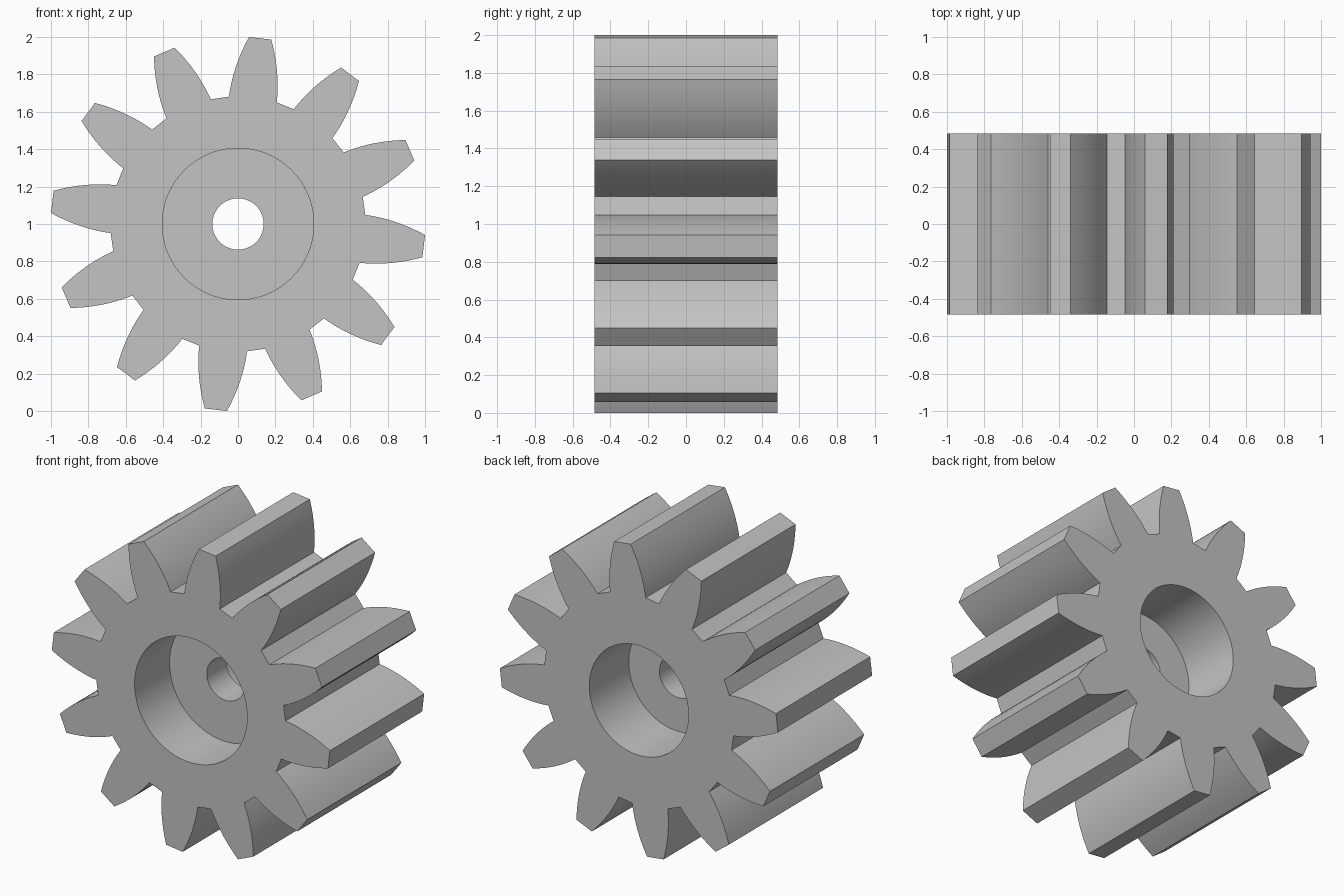
import bpy, bmesh, math
from mathutils import Matrix, Vector

if "Cube" in bpy.data.objects:
    bpy.data.objects.remove(bpy.data.objects["Cube"], do_unlink=True)

TEETH = 12
FIRST_TOOTH = math.radians(83.2)
HALF_DEPTH = 0.484
ROOT, TIP = 0.67, 1.0                 # distance along each tooth
ROOT_HALF, TIP_HALF, BULGE = 0.129, 0.06, 0.016
FLANK_STEPS = 10

steel = bpy.data.materials.new("plain grey")
steel.use_nodes = True
grey = (0.55, 0.55, 0.55, 1)
steel.diffuse_color = grey
steel.node_tree.nodes["Principled BSDF"].inputs["Base Color"].default_value = grey


def make_object(name, bm):
    mesh = bpy.data.meshes.new(name)
    bm.to_mesh(mesh)
    bm.free()
    mesh.materials.append(steel)
    obj = bpy.data.objects.new(name, mesh)
    bpy.context.collection.objects.link(obj)
    return obj


def tooth_profile():
    """Both curved flanks of one tooth, as (distance out, sideways)."""
    flank = []
    for i in range(FLANK_STEPS + 1):
        u = i / FLANK_STEPS
        half = ROOT_HALF + (TIP_HALF - ROOT_HALF) * u + 4 * BULGE * u * (1 - u)
        flank.append((ROOT + (TIP - ROOT) * u, half))
    return [(r, -w) for r, w in flank] + flank[::-1]


# Toothed body: repeat the tooth around the axis, then extrude the outline
bm = bmesh.new()
outline = []
for k in range(TEETH):
    a = FIRST_TOOTH + k * math.tau / TEETH
    c, s = math.cos(a), math.sin(a)
    for r, w in tooth_profile():
        outline.append(bm.verts.new((r * c - w * s, -HALF_DEPTH, 1 + r * s + w * c)))
face = bm.faces.new(outline)
extruded = bmesh.ops.extrude_face_region(bm, geom=[face])["geom"]
moved = [v for v in extruded if isinstance(v, bmesh.types.BMVert)]
bmesh.ops.translate(bm, verts=moved, vec=Vector((0, 2 * HALF_DEPTH, 0)))
bmesh.ops.recalc_face_normals(bm, faces=bm.faces)
gear = make_object("pinion_gear", bm)


def bore(name, radius, y0, y1):
    """Cut a round hole along the axis from y0 to y1."""
    bm = bmesh.new()
    place = Matrix.Translation((0, (y0 + y1) / 2, 1)) @ Matrix.Rotation(math.pi / 2, 4, "X")
    bmesh.ops.create_cone(bm, cap_ends=True, segments=96, radius1=radius,
                          radius2=radius, depth=y1 - y0, matrix=place)
    cutter = make_object(name, bm)
    cutter.hide_render = True
    mod = gear.modifiers.new(name, "BOOLEAN")
    mod.operation = "DIFFERENCE"
    mod.solver = "EXACT"
    mod.object = cutter
    bpy.context.view_layer.objects.active = gear
    bpy.ops.object.modifier_apply(modifier=mod.name)
    bpy.data.objects.remove(cutter, do_unlink=True)


# Shaft hole through the web, with a wide recess in each face
bore("front_recess", 0.405, -0.7, -0.125)
bore("back_recess", 0.357, 0.078, 0.7)
bore("shaft_hole", 0.137, -0.6, 0.6)

# Smooth flanks and bores, sharp corners
bpy.ops.object.select_all(action="DESELECT")
gear.select_set(True)
bpy.context.view_layer.objects.active = gear
bpy.ops.object.shade_smooth_by_angle(angle=math.radians(25))
